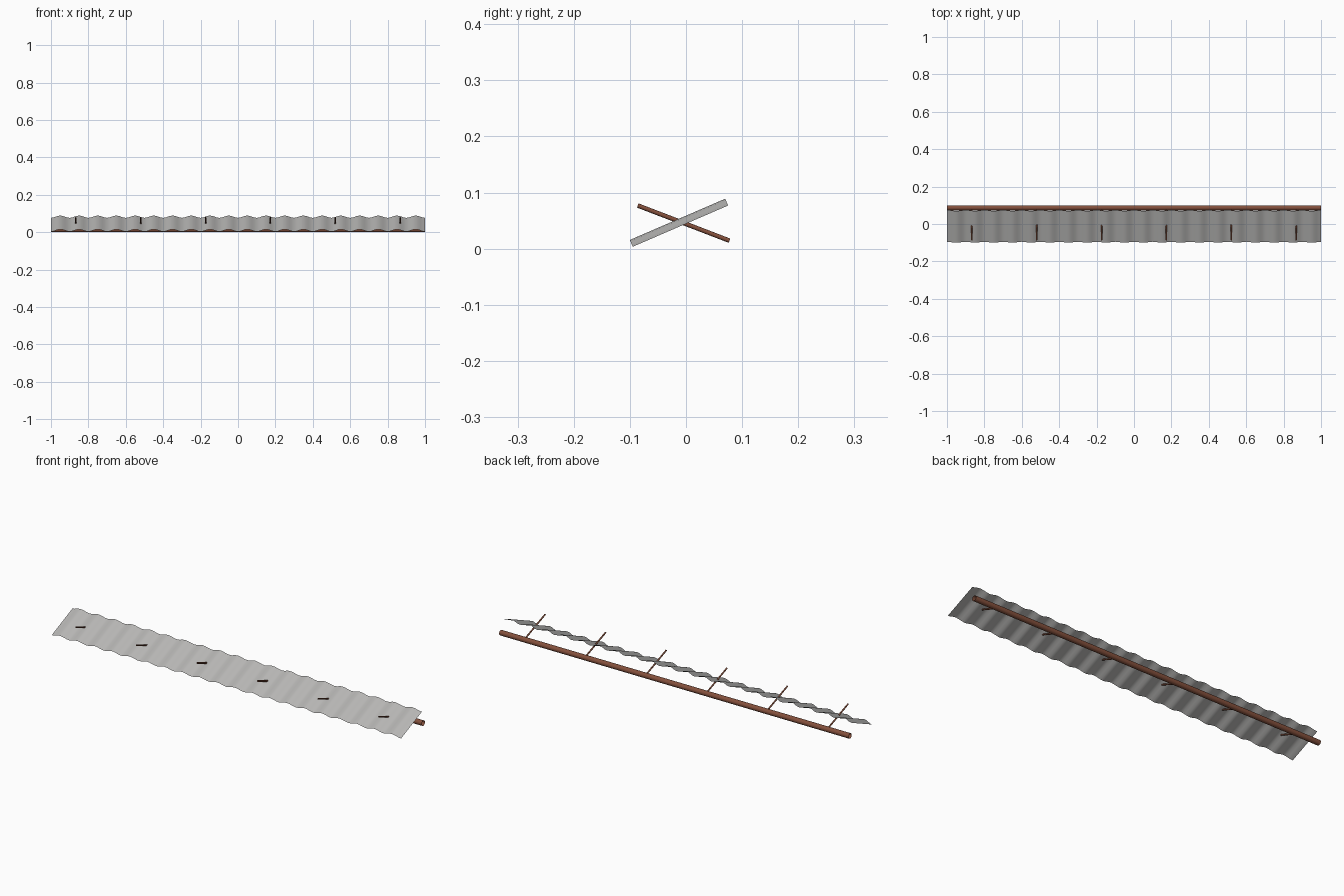
import bpy, bmesh, math
from mathutils import Vector

if "Cube" in bpy.data.objects:
    bpy.data.objects.remove(bpy.data.objects["Cube"])


def material(name, rgb):
    m = bpy.data.materials.new(name)
    m.diffuse_color = (*rgb, 1)
    m.use_nodes = True
    m.node_tree.nodes["Principled BSDF"].inputs["Base Color"].default_value = m.diffuse_color
    return m


STEEL = material("galvanised grey", (0.48, 0.475, 0.465))
RUST = material("rust brown", (0.23, 0.08, 0.045))


def finish(bm, name, mat):
    bmesh.ops.recalc_face_normals(bm, faces=bm.faces)
    me = bpy.data.meshes.new(name)
    bm.to_mesh(me)
    bm.free()
    me.materials.append(mat)
    ob = bpy.data.objects.new(name, me)
    bpy.context.collection.objects.link(ob)
    for p in me.polygons:
        p.use_smooth = True
    return ob


def tube(name, start, end, radius, sides, mat):
    # open-ended tube between two points
    a, b = Vector(start), Vector(end)
    bm = bmesh.new()
    bmesh.ops.create_cone(bm, cap_ends=False, segments=sides, radius1=radius,
                          radius2=radius, depth=(b - a).length)
    rot = (b - a).to_track_quat('Z', 'Y')
    for v in bm.verts:
        v.co = rot @ v.co + (a + b) / 2
    return finish(bm, name, mat)


# Corrugated sheet, sloping up towards the back
WAVES, STEPS, AMP = 20, 8, 0.0066
low, high = Vector((0, -0.0975, 0.0095)), Vector((0, 0.0725, 0.083))
normal = Vector((1, 0, 0)).cross((high - low).normalized())
bm = bmesh.new()
prev = None
for i in range(WAVES * STEPS + 1):
    t = i / STEPS
    off = normal * (-AMP * math.cos(2 * math.pi * t))
    x = Vector((-1 + 2 * t / WAVES, 0, 0))
    pair = [bm.verts.new(x + p + off) for p in (low, high)]
    if prev:
        bm.faces.new((prev[0], pair[0], pair[1], prev[1]))
    prev = pair
finish(bm, "corrugated_sheet", STEEL)

# Long pipe behind the sheet
tube("back_pipe", (-1, 0.0865, 0.0135), (1, 0.0865, 0.0135), 0.0135, 16, RUST)

# Six rods from the pipe up through the sheet
for i in range(6):
    x = -0.867 + i * 0.3468
    tube(f"support_rod_{i + 1}", (x, 0.0775, 0.0143), (x, -0.086, 0.077), 0.004, 10, RUST)
